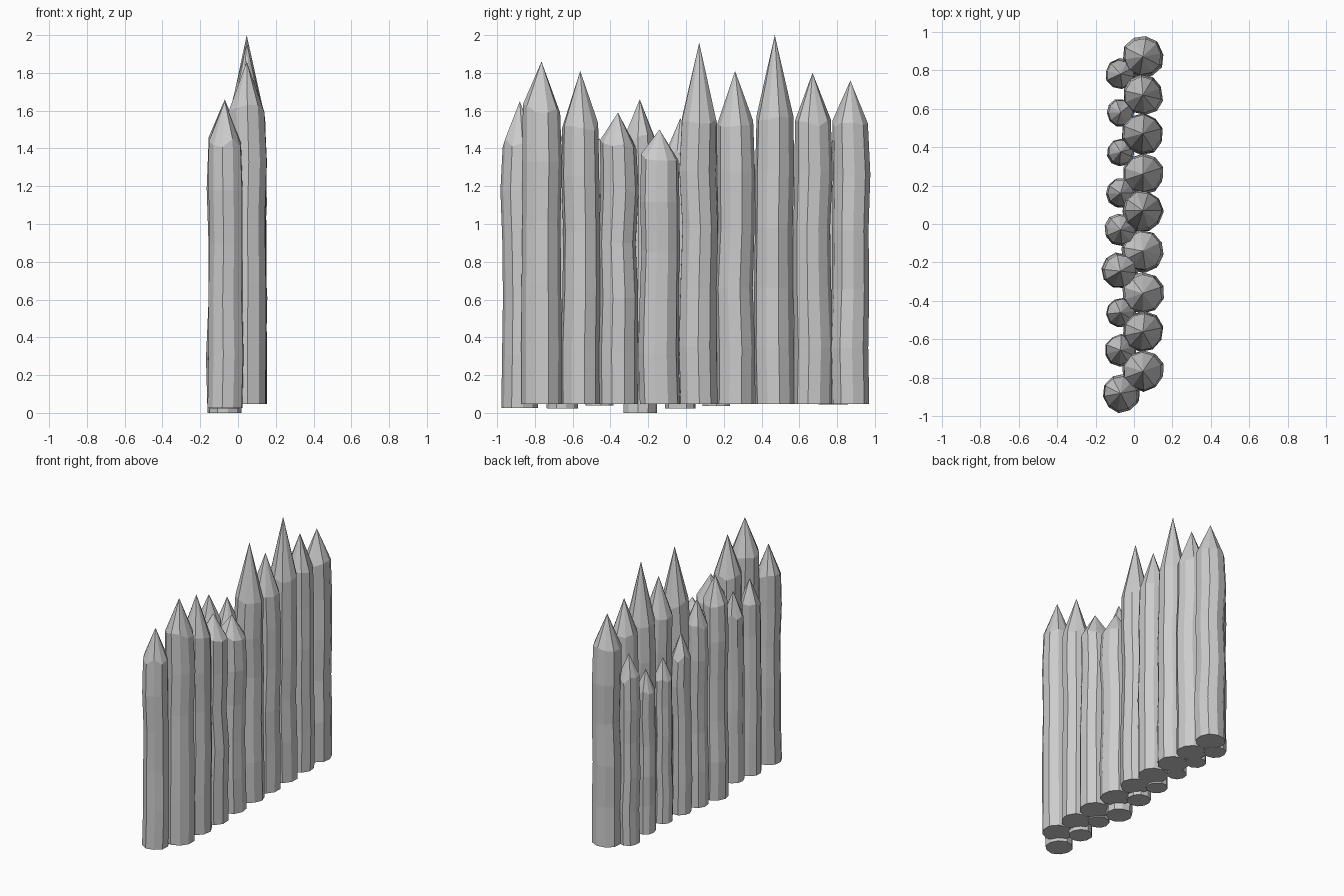
import bpy, bmesh, math, random

if "Cube" in bpy.data.objects:
    bpy.data.objects.remove(bpy.data.objects["Cube"])

random.seed(7)
SIDES = 10

# (height fraction up to the shoulder, radius factor) for each ring of a log
RINGS = [(0.0, 0.99), (0.20, 1.0), (0.41, 0.97), (0.62, 0.94), (0.82, 0.97), (1.0, 0.92)]


def stake(name, x, y, r, bottom, shoulder, tip):
    bm = bmesh.new()
    turn = random.uniform(0, math.tau)
    rough = [random.uniform(0.97, 1.05) for _ in range(SIDES)]
    rings = []
    for k, (f, s) in enumerate(RINGS):
        # wobbling trunk, straight at both ends
        sway = 0.0 if k in (0, 5) else 0.08 * r
        cx, cy = x + random.uniform(-sway, sway), y + random.uniform(-sway, sway)
        ring = []
        for i in range(SIDES):
            a = turn + math.tau * i / SIDES
            z = bottom + f * (shoulder - bottom)
            if k == 5:
                z += random.uniform(-0.025, 0.025)
            q = r * s * rough[i]
            ring.append(bm.verts.new((cx + q * math.cos(a), cy + q * math.sin(a), z)))
        rings.append(ring)
    apex = bm.verts.new((x, y, tip))
    for i in range(SIDES):
        j = (i + 1) % SIDES
        for lo, hi in zip(rings, rings[1:]):
            bm.faces.new((lo[i], lo[j], hi[j], hi[i]))
        bm.faces.new((rings[-1][i], rings[-1][j], apex))
    bm.faces.new(rings[0][::-1])
    mesh = bpy.data.meshes.new(name)
    bm.to_mesh(mesh)
    bm.free()
    bpy.context.collection.objects.link(bpy.data.objects.new(name, mesh))


# Main row of thick stakes: y, radius, shoulder, tip
front = [(0.87, 0.105, 1.53, 1.76), (0.67, 0.103, 1.54, 1.80), (0.47, 0.105, 1.55, 2.00),
         (0.26, 0.105, 1.54, 1.81), (0.07, 0.105, 1.55, 1.96), (-0.14, 0.105, 1.35, 1.50),
         (-0.36, 0.105, 1.42, 1.59), (-0.56, 0.105, 1.52, 1.81), (-0.765, 0.106, 1.61, 1.86)]
for n, (y, r, sh, tip) in enumerate(front):
    stake(f"thick_stake_{n + 1}", 0.046, y, r, 0.048, sh, tip)

# Second row of thinner stakes filling the gaps: y, radius, bottom, tip
back = [(0.78, 0.076, 0.045, 1.455), (0.58, 0.070, 0.05, 1.265), (0.375, 0.070, 0.05, 1.275),
        (0.16, 0.075, 0.037, 1.38), (-0.03, 0.083, 0.022, 1.56), (-0.245, 0.091, 0.0, 1.66),
        (-0.46, 0.077, 0.04, 1.455), (-0.655, 0.081, 0.022, 1.475), (-0.88, 0.096, 0.025, 1.65)]
for n, (y, r, z0, tip) in enumerate(back):
    stake(f"thin_stake_{n + 1}", -0.07, y, r, z0, tip - 2.3 * r, tip)
